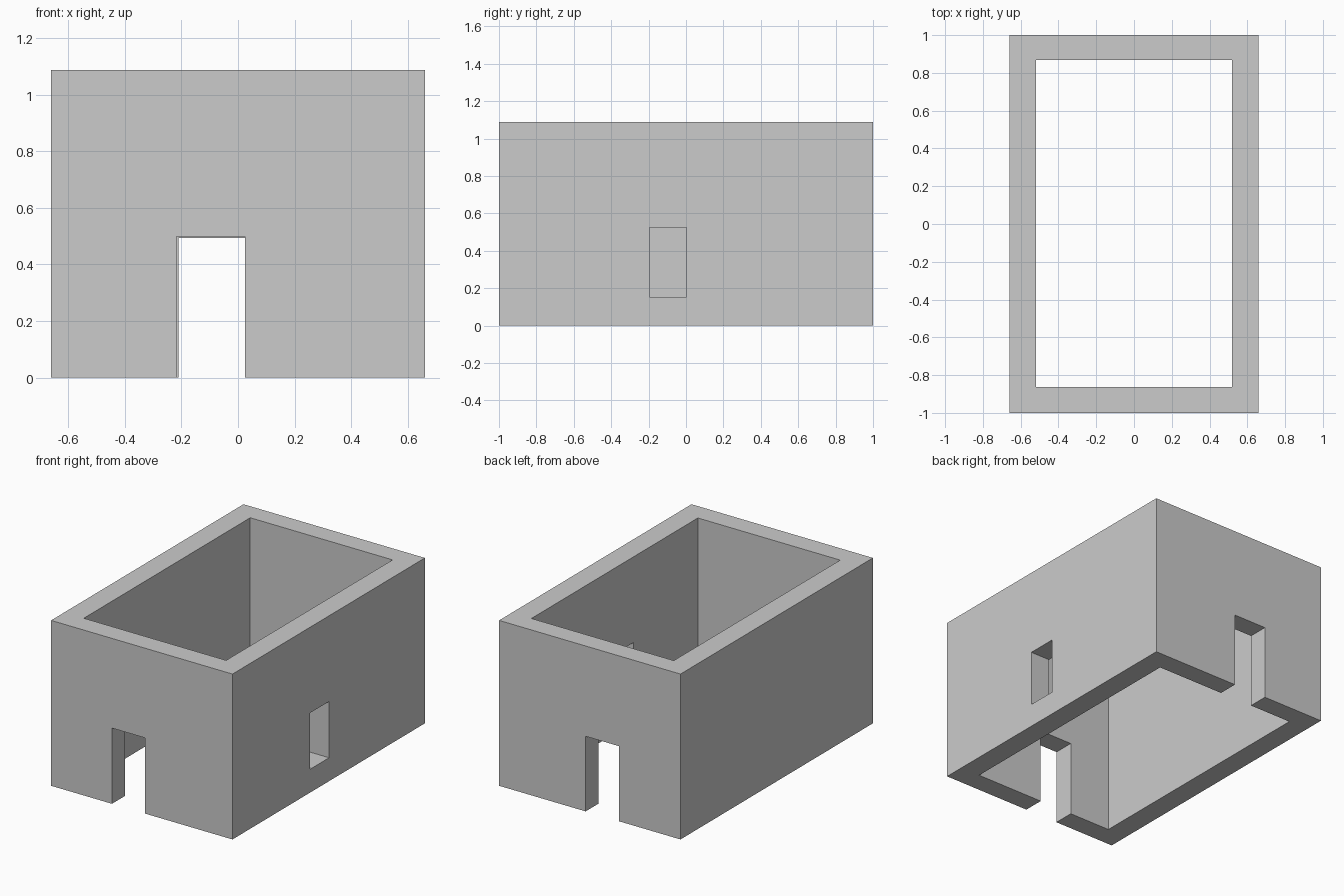
import bpy
from mathutils import Vector

if "Cube" in bpy.data.objects:
    bpy.data.objects.remove(bpy.data.objects["Cube"])


def box(name, lo, hi):
    """Axis-aligned box between two corners."""
    lo, hi = Vector(lo), Vector(hi)
    bpy.ops.mesh.primitive_cube_add(size=1, location=(lo + hi) / 2)
    ob = bpy.context.object
    ob.name = name
    ob.scale = hi - lo
    bpy.ops.object.transform_apply(location=True, rotation=False, scale=True)
    return ob


def cut(target, name, lo, hi):
    """Subtract a box from the target and discard the cutter."""
    cutter = box(name, lo, hi)
    cutter.hide_render = True
    mod = target.modifiers.new(name, "BOOLEAN")
    mod.operation = "DIFFERENCE"
    mod.solver = "EXACT"
    mod.object = cutter
    bpy.context.view_layer.objects.active = target
    bpy.ops.object.modifier_apply(modifier=mod.name)
    bpy.data.objects.remove(cutter, do_unlink=True)


# Outer block of the building
walls = box("house_walls", (-0.66, -1, 0), (0.66, 1, 1.088))

# Hollow interior, open at top and bottom
cut(walls, "interior", (-0.518, -0.863, -0.2), (0.518, 0.867, 1.3))

# Front and back doorways, slightly offset from each other
cut(walls, "front_doorway", (-0.217, -1.2, -0.2), (0.024, -0.7, 0.498))
cut(walls, "back_doorway", (-0.211, 0.7, -0.2), (0.03, 1.2, 0.494))

# Window in the right wall only
cut(walls, "right_window", (0.4, -0.195, 0.154), (0.8, 0.004, 0.524))
